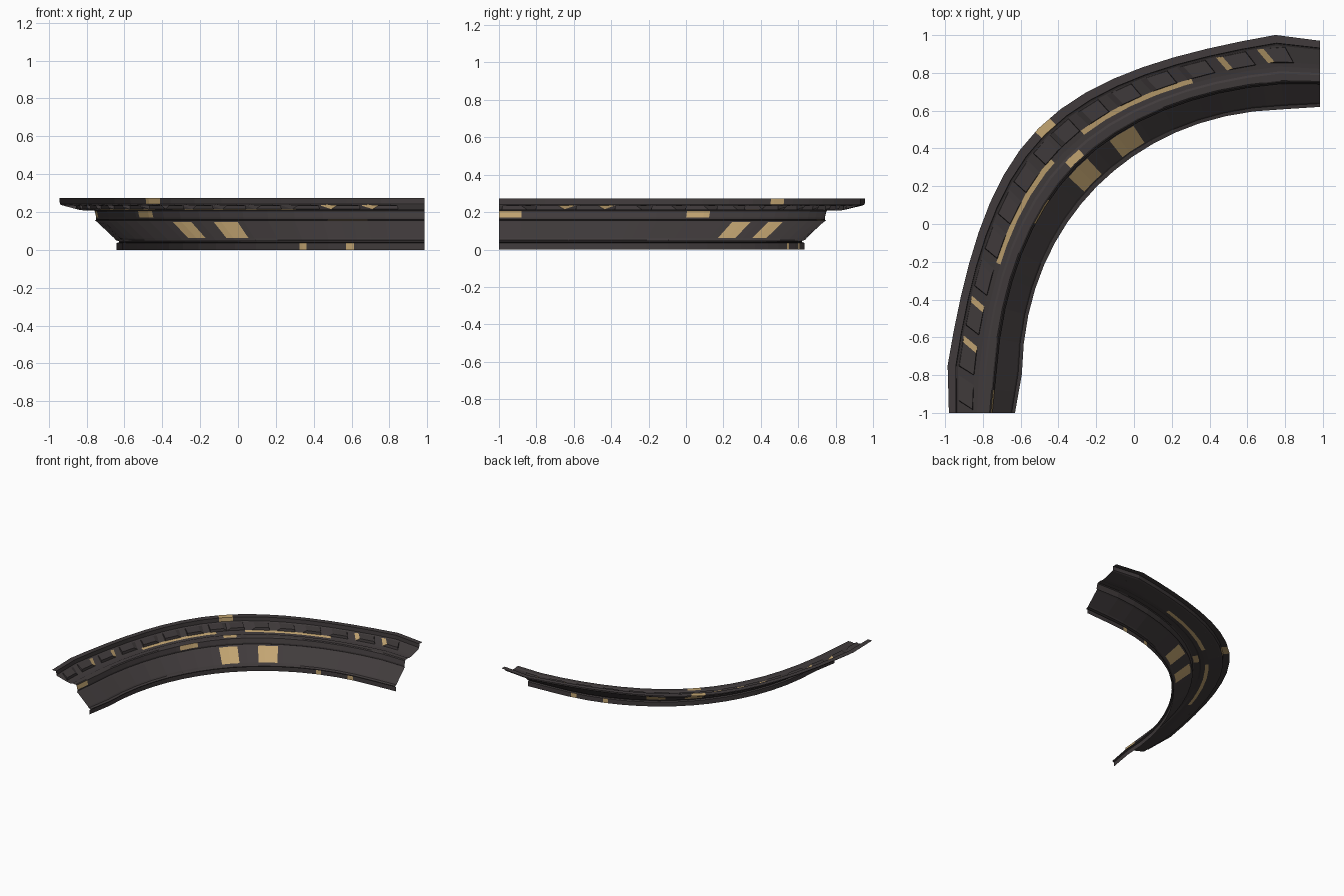
import bpy, bmesh, math
from mathutils import Vector

if "Cube" in bpy.data.objects:
    bpy.data.objects.remove(bpy.data.objects["Cube"])


def material(name, rgb):
    m = bpy.data.materials.new(name)
    m.diffuse_color = (*rgb, 1)
    m.use_nodes = True
    m.node_tree.nodes["Principled BSDF"].inputs["Base Color"].default_value = m.diffuse_color
    return m


DARK = material("dark stone", (0.052, 0.044, 0.045))
GOLD = material("worn gold", (0.55, 0.38, 0.17))

R2 = math.sqrt(2)
T_END = 1.2


# Plan curves, in coordinates along (s) and across (d) the diagonal
def to_xy(s, d, t):
    return Vector(((s - d) / R2 + (0.014 * -t if t < 0 else 0), (s + d) / R2))


def knot(t):
    """Inner and outer plan points of the ring at t."""
    if t > 1:
        return Vector((0.985, 0.62)), Vector((0.985, 0.97))
    if t < -1:
        return Vector((-0.63, -1.0)), Vector((-0.98, -1.0))
    si, so = 0.993 * t, 1.237 * t
    return (to_xy(si, 0.28 - 0.36 * si**2 - 0.06 * si**4, t),
            to_xy(so, 0.716 + 0.875 - math.sqrt(0.766 + 0.804 * so**2), t))


KNOTS = [-T_END] + [i / 8 for i in range(-8, 9)] + [T_END]


def P(t, u, z):
    """Point on the faceted sweep: t along, u inner to outer, z height."""
    t = max(-T_END, min(T_END, t))
    for a, b in zip(KNOTS, KNOTS[1:]):
        if t <= b + 1e-9:
            break
    f = (t - a) / (b - a)
    (ia, oa), (ib, ob) = knot(a), knot(b)
    p = ia.lerp(ib, f).lerp(oa.lerp(ob, f), u)
    return Vector((p.x, p.y, z))


# Moulding profile (u, z), inner foot to outer flange
PROFILE = [
    (0.035, 0.0), (0.035, 0.036), (0.0, 0.040), (0.0, 0.046), (0.05, 0.052),
    (0.07, 0.062), (0.33, 0.148), (0.36, 0.156), (0.342, 0.160), (0.342, 0.172),
    (0.365, 0.205), (0.385, 0.211), (0.48, 0.213), (0.51, 0.208), (0.575, 0.210),
    (0.64, 0.215), (0.86, 0.236), (0.885, 0.242), (0.89, 0.273), (1.0, 0.273)]

# Gold patches: first and last profile segment, then range of t
PATCHES = [
    (5, 5, -0.065, 0.065), (5, 5, 0.205, 0.34),        # cove panels
    (9, 9, -0.345, -0.215), (9, 9, -1.2, -1.09),       # upper bead
    (0, 0, 0.61, 0.645), (0, 0, 0.825, 0.86),          # foot
    (7, 7, 0.77, 0.93),                                # bead underside
    (17, 18, -0.02, 0.065), (11, 11, -0.025, 0.065),   # flange and ledge
    (14, 14, 0.13, 0.66), (14, 14, -0.58, -0.06)]      # long strips


def finish(name, bm):
    me = bpy.data.meshes.new(name)
    bm.to_mesh(me)
    bm.free()
    me.materials.append(DARK)
    me.materials.append(GOLD)
    ob = bpy.data.objects.new(name, me)
    bpy.context.collection.objects.link(ob)
    return ob


# Curved moulding shell
bm = bmesh.new()
ts = sorted({round(t, 4) for t in KNOTS} | {round(t, 4) for p in PATCHES for t in p[2:]})
rings = [[bm.verts.new(P(t, u, z)) for u, z in PROFILE] for t in ts]
for i in range(len(ts) - 1):
    mid = (ts[i] + ts[i + 1]) / 2
    for j in range(len(PROFILE) - 1):
        f = bm.faces.new((rings[i][j], rings[i + 1][j],
                          rings[i + 1][j + 1], rings[i][j + 1]))
        f.material_index = int(any(a <= j <= b and t0 < mid < t1
                                   for a, b, t0, t1 in PATCHES))
finish("curved_moulding", bm)


# Skewed dentil blocks with a sloping side toward the middle of the curve
def dentil(bm, t, gold):
    sg = 1 if t > 0 else -1

    def corner(dt, u, z):
        skew = 0.017 * (1 if u < 0.75 else -1)
        return bm.verts.new(P((abs(t) * (1 + skew) + dt) * sg, u, z))

    lo, hi = (0.64, 0.215), (0.85, 0.235)
    base = [corner(-0.066, *lo), corner(0.046, *lo), corner(0.046, *hi), corner(-0.066, *hi)]
    top = [corner(-0.042, 0.645, 0.235), corner(0.044, 0.645, 0.235),
           corner(0.044, 0.845, 0.239), corner(-0.042, 0.845, 0.239)]
    faces = [bm.faces.new(top)]
    for k in range(4):
        n = (k + 1) % 4
        faces.append(bm.faces.new((base[k], base[n], top[n], top[k])))
    faces[4].material_index = int(gold)
    if sg < 0:
        bmesh.ops.reverse_faces(bm, faces=faces)


bm = bmesh.new()
for k in range(7):
    dentil(bm, 0.08 + 0.155 * k, k in (5, 6))
for k in range(8):
    dentil(bm, -0.05 - 0.153 * k, k in (5, 6))
finish("dentil_blocks", bm)
